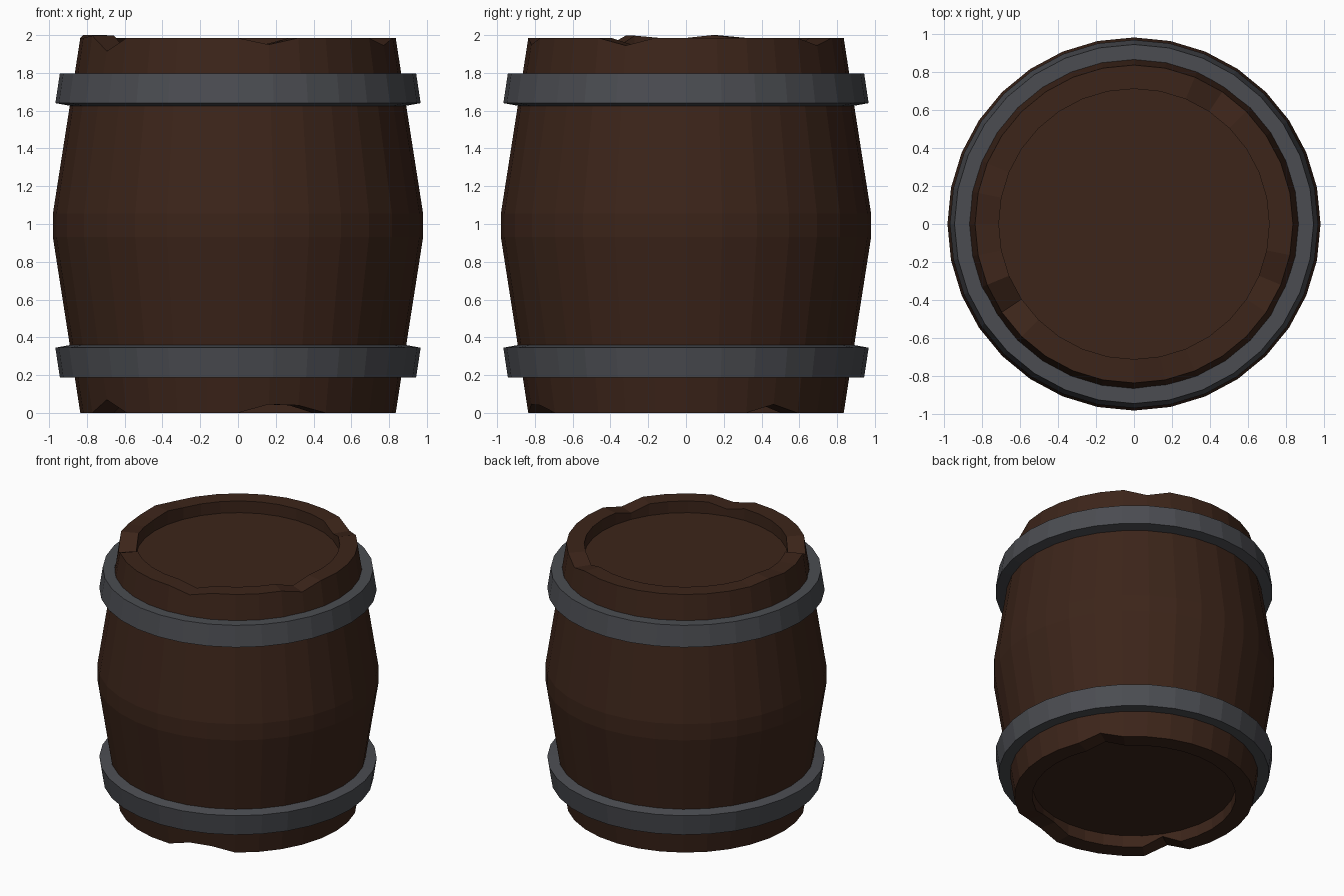
import bpy, bmesh, math

if "Cube" in bpy.data.objects:
    bpy.data.objects.remove(bpy.data.objects["Cube"])

SIDES = 32
HEIGHT = 1.985


def material(name, rgb):
    m = bpy.data.materials.new(name)
    m.diffuse_color = (*rgb, 1)
    m.use_nodes = True
    m.node_tree.nodes["Principled BSDF"].inputs["Base Color"].default_value = m.diffuse_color
    return m


def revolve(name, profile, mat, closed=False, shifts=None):
    """Spin an (r, z) profile; shifts = {(profile index, side): z offset}."""
    shifts = shifts or {}
    bm = bmesh.new()
    rings = []
    for i, (r, z) in enumerate(profile):
        ring = []
        for k in range(SIDES):
            a = 2 * math.pi * k / SIDES
            ring.append(bm.verts.new((r * math.cos(a), r * math.sin(a),
                                      z + shifts.get((i, k), 0))))
        rings.append(ring)
    pairs = list(zip(rings, rings[1:]))
    if closed:
        pairs.append((rings[-1], rings[0]))
    else:
        bm.faces.new(rings[0])
        bm.faces.new(rings[-1])
    for a, b in pairs:
        for k in range(SIDES):
            n = (k + 1) % SIDES
            bm.faces.new((a[k], a[n], b[n], b[k]))
    bmesh.ops.recalc_face_normals(bm, faces=bm.faces)
    mesh = bpy.data.meshes.new(name)
    bm.to_mesh(mesh)
    bm.free()
    mesh.materials.append(mat)
    obj = bpy.data.objects.new(name, mesh)
    bpy.context.collection.objects.link(obj)
    return obj


wood = material("dark_wood", (0.045, 0.018, 0.010))
iron = material("iron", (0.07, 0.073, 0.083))

# Barrel body with recessed ends: lower half mirrored to the upper half
half = [(0.71, 0.09), (0.71, 0.0), (0.835, 0.0), (0.89, 0.355), (0.98, 0.93)]
profile = half + [(r, HEIGHT - z) for r, z in reversed(half)]

# Chipped rims: side number -> height change
bottom_chips = {19: 0.07, 25: 0.045, 26: 0.04, 3: 0.045}
top_chips = {15: 0.015, 18: 0.012, 19: -0.07, 25: -0.035, 30: -0.04, 5: -0.04}
shifts = {}
for rows, chips in (((1, 2), bottom_chips), ((7, 8), top_chips)):
    for row in rows:
        for side, dz in chips.items():
            shifts[(row, side)] = dz
revolve("barrel_body", profile, wood, shifts=shifts)

# Iron hoops, tapered with the staves
hoop = [(0.86, 0.187), (0.943, 0.187), (0.967, 0.345), (0.885, 0.36)]
revolve("lower_hoop", hoop, iron, closed=True)
revolve("upper_hoop", [(r, HEIGHT - z) for r, z in hoop], iron, closed=True)
